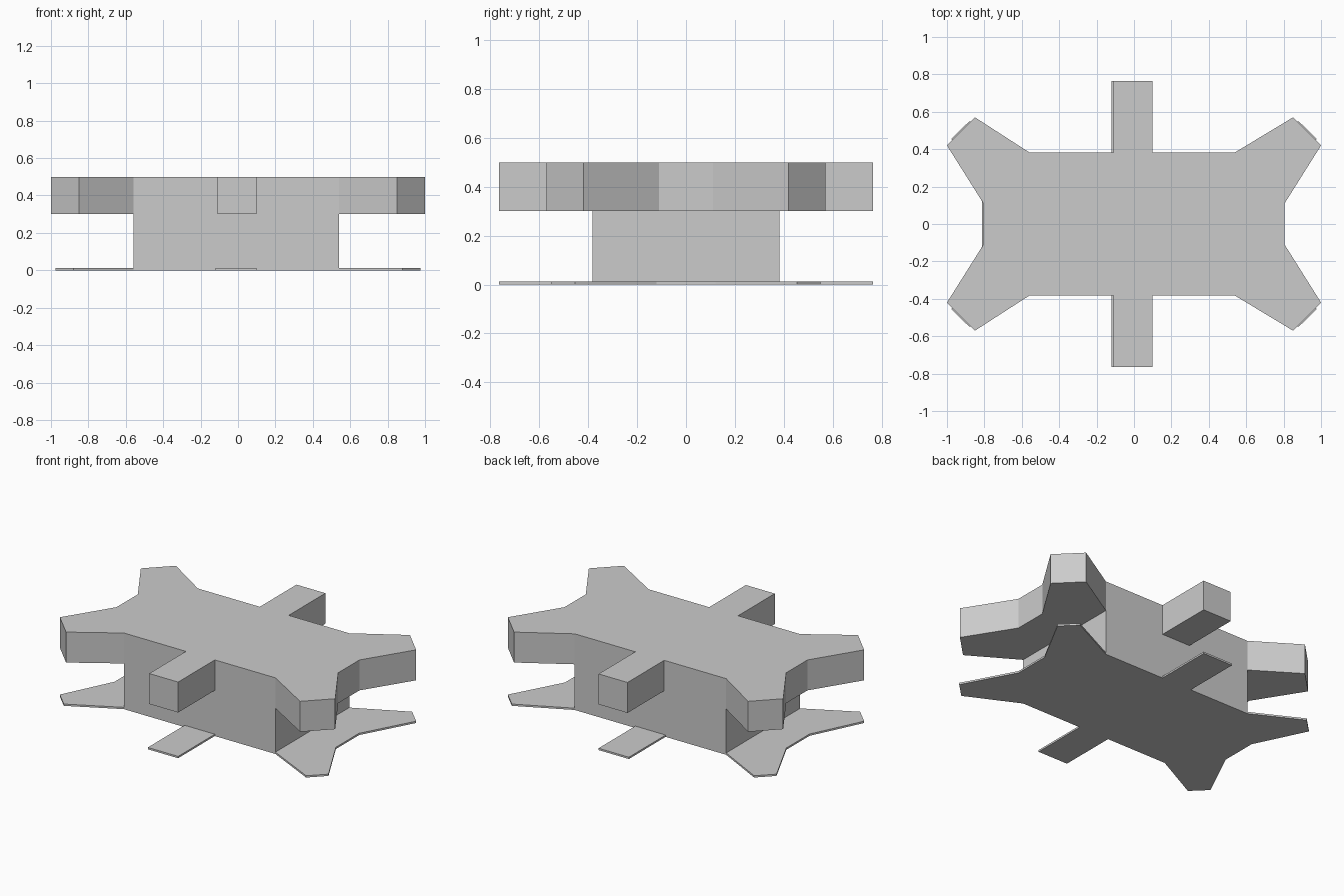
import bpy
import bmesh

cube = bpy.data.objects.get("Cube")
if cube:
    bpy.data.objects.remove(cube, do_unlink=True)

# Single matte grey
GREY = (0.6, 0.6, 0.6, 1.0)
grey = bpy.data.materials.new("plain_grey")
grey.use_nodes = True
grey.diffuse_color = GREY
grey.node_tree.nodes["Principled BSDF"].inputs["Base Color"].default_value = GREY

BODY_LEFT, BODY_RIGHT, BODY_Y = -0.56, 0.54, 0.383


def extrude_outline(name, outline, bottom, top):
    """Make a closed prism from a counter-clockwise outline."""
    bm = bmesh.new()
    base = bm.faces.new([bm.verts.new((x, y, bottom)) for x, y in outline])
    res = bmesh.ops.extrude_face_region(bm, geom=[base], use_keep_orig=True)
    for v in res["geom"]:
        if isinstance(v, bmesh.types.BMVert):
            v.co.z = top
    bmesh.ops.recalc_face_normals(bm, faces=bm.faces[:])
    mesh = bpy.data.meshes.new(name)
    bm.to_mesh(mesh)
    bm.free()
    mesh.materials.append(grey)
    obj = bpy.data.objects.new(name, mesh)
    bpy.context.collection.objects.link(obj)
    return obj


def six_arm_outline(waist_l, waist_r, outer_tip, inner_tip, prong_l, prong_r):
    """Back half of the plate, then its mirror for the front half."""
    back = [
        waist_r,
        outer_tip, inner_tip,
        (BODY_RIGHT, BODY_Y), (prong_r, BODY_Y),
        (prong_r, 0.764), (prong_l, 0.764),
        (prong_l, BODY_Y), (BODY_LEFT, BODY_Y),
        (-inner_tip[0], inner_tip[1]), (-outer_tip[0], outer_tip[1]),
        waist_l,
    ]
    return back + [(x, -y) for x, y in reversed(back)]


# Thick upper plate with four splayed arms and two straight prongs
extrude_outline("upper_plate", six_arm_outline(
    (-0.805, 0.11), (0.805, 0.11), (1.0, 0.42), (0.85, 0.57), -0.11, 0.10),
    0.3, 0.5)

# Thin lower plate with narrower arm tips
extrude_outline("lower_plate", six_arm_outline(
    (-0.813, 0.12), (0.795, 0.12), (0.976, 0.455), (0.88, 0.55), -0.12, 0.10),
    0.0, 0.012)

# Rectangular block joining the two plates
extrude_outline("core_block", [
    (BODY_LEFT, -BODY_Y), (BODY_RIGHT, -BODY_Y),
    (BODY_RIGHT, BODY_Y), (BODY_LEFT, BODY_Y)], 0.012, 0.3)
